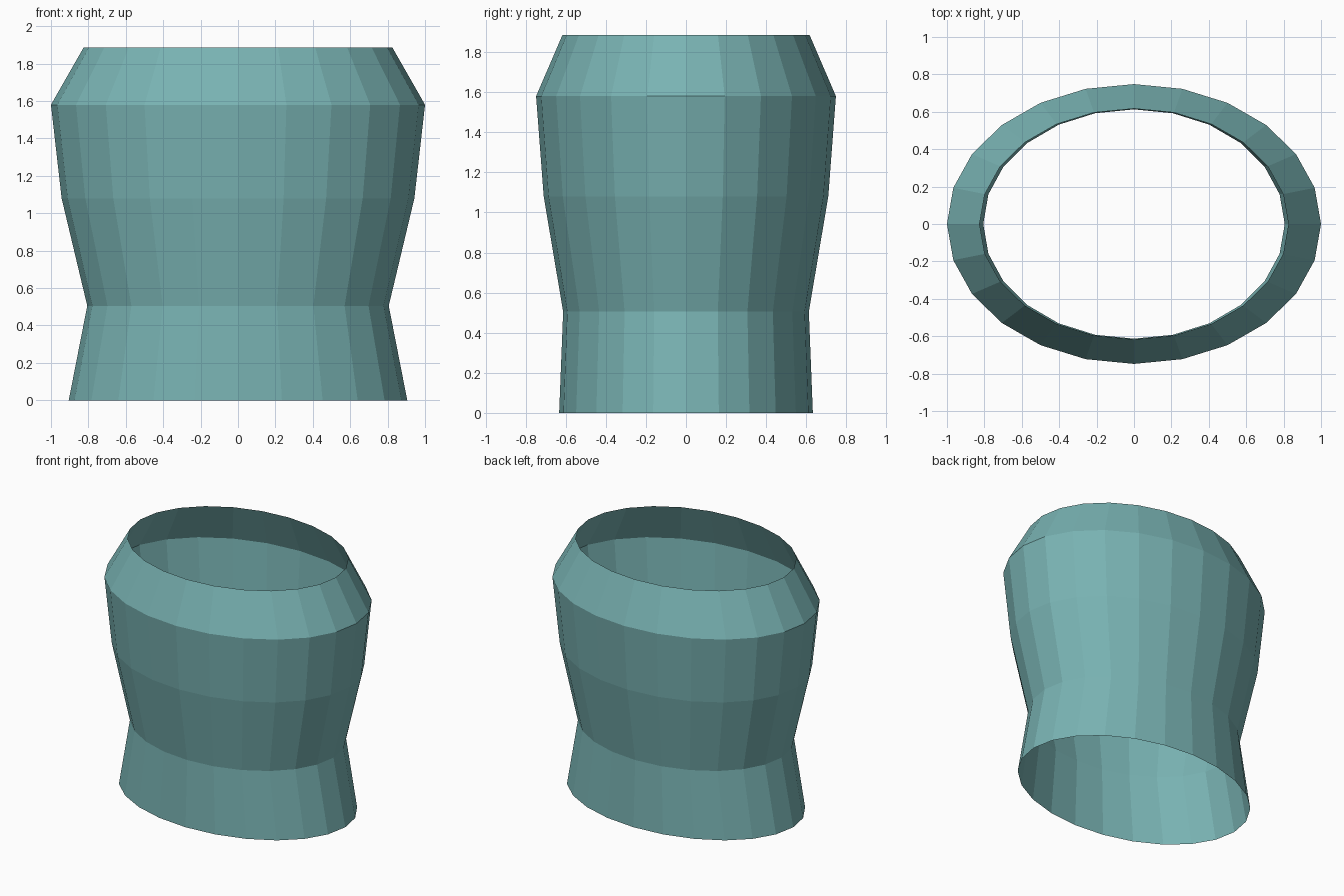
import bpy
import math

if "Cube" in bpy.data.objects:
    bpy.data.objects.remove(bpy.data.objects["Cube"], do_unlink=True)

SIDES = 24

# Teal material
teal = bpy.data.materials.new("muted teal")
teal.use_nodes = True
colour = (0.19, 0.45, 0.45, 1)
teal.diffuse_color = colour
teal.node_tree.nodes["Principled BSDF"].inputs["Base Color"].default_value = colour

# Elliptical rings from hem to collar: half width, half depth, height
rings = [
    (0.905, 0.633, 0.0),
    (0.806, 0.613, 0.505),
    (0.943, 0.71, 1.08),
    (1.0, 0.748, 1.58),
    (0.826, 0.617, 1.885),
]

verts = []
for rx, ry, z in rings:
    for i in range(SIDES):
        a = math.tau * i / SIDES
        verts.append((rx * math.cos(a), ry * math.sin(a), z))

# Open tube: quads between neighbouring rings, no caps
faces = []
for r in range(len(rings) - 1):
    for i in range(SIDES):
        j = (i + 1) % SIDES
        low, high = r * SIDES, (r + 1) * SIDES
        faces.append((low + i, low + j, high + j, high + i))

mesh = bpy.data.meshes.new("tapered_sleeve")
mesh.from_pydata(verts, [], faces)
mesh.materials.append(teal)
mesh.update()
sleeve = bpy.data.objects.new("tapered_sleeve", mesh)
bpy.context.collection.objects.link(sleeve)
